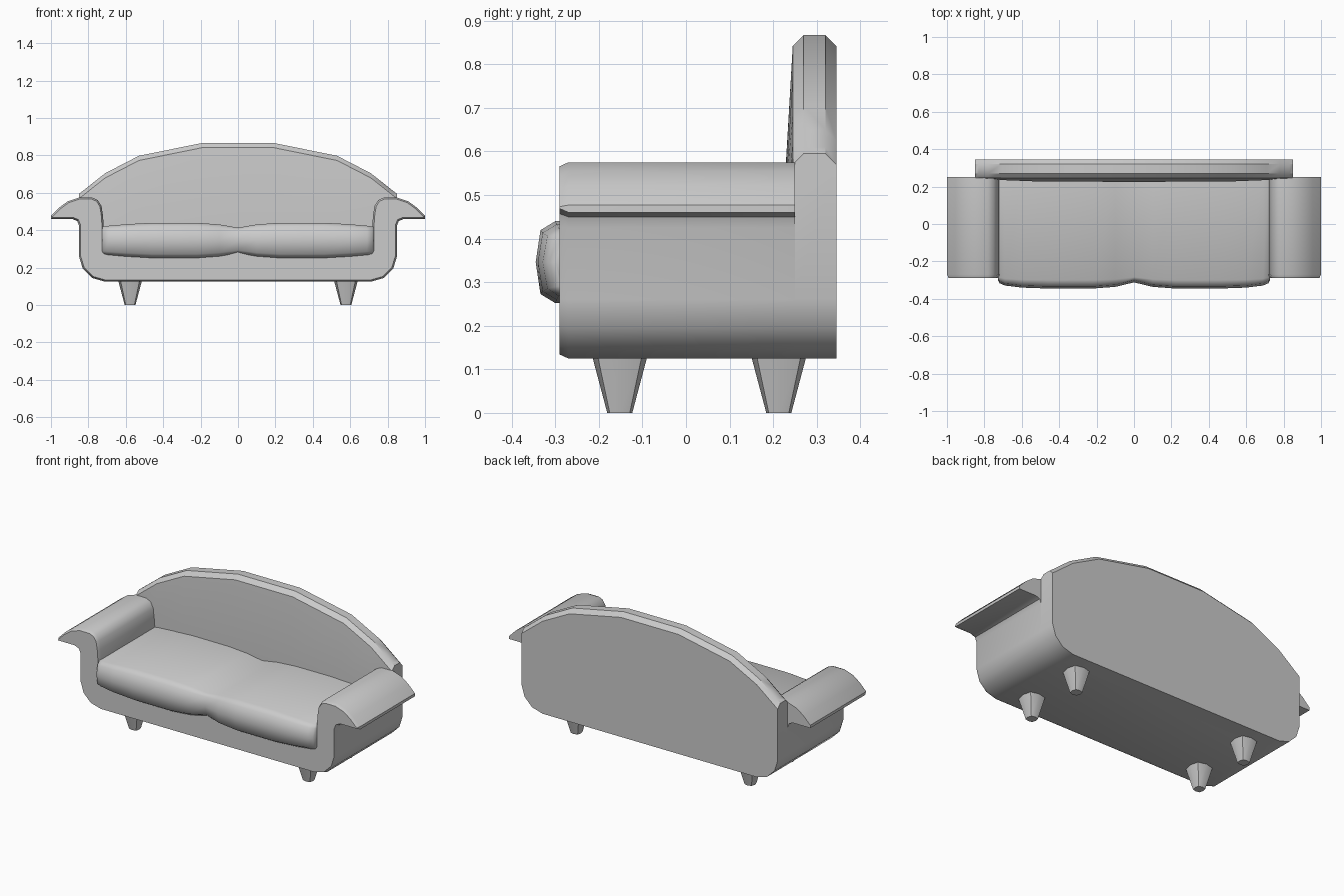
import bpy, bmesh, math

if "Cube" in bpy.data.objects:
    bpy.data.objects.remove(bpy.data.objects["Cube"])


def finish(bm, name, angle=38):
    bmesh.ops.recalc_face_normals(bm, faces=bm.faces[:])
    mesh = bpy.data.meshes.new(name)
    bm.to_mesh(mesh)
    bm.free()
    obj = bpy.data.objects.new(name, mesh)
    bpy.context.collection.objects.link(obj)
    bpy.ops.object.select_all(action='DESELECT')
    obj.select_set(True)
    bpy.context.view_layer.objects.active = obj
    bpy.ops.object.shade_smooth_by_angle(angle=math.radians(angle))
    return obj


def loft(rings, name, angle=38):
    """Skin closed rings of equal length and cap both ends."""
    bm = bmesh.new()
    rows = [[bm.verts.new(p) for p in ring] for ring in rings]
    n = len(rows[0])
    for a, b in zip(rows, rows[1:]):
        for i in range(n):
            j = (i + 1) % n
            bm.faces.new((a[i], a[j], b[j], b[i]))
    bm.faces.new(rows[0])
    bm.faces.new(rows[-1])
    return finish(bm, name, angle)


def mirrored(stations):
    """Stations start at the largest x; mirror them over x = 0."""
    return stations + [(-s[0], *s[1:]) for s in reversed(stations) if s[0] > 0]


# Frame: base and rolled arms in one profile, with a softened front edge
half = [(0.71, 0.125), (0.78, 0.145), (0.83, 0.195), (0.85, 0.26), (0.85, 0.425),
        (0.86, 0.45), (0.885, 0.46), (1.0, 0.46), (1.0, 0.477), (0.955, 0.522),
        (0.91, 0.555), (0.85, 0.575), (0.78, 0.575), (0.75, 0.562), (0.73, 0.53),
        (0.722, 0.48), (0.718, 0.42), (0.718, 0.30)]
outline = half + [(-x, z) for x, z in reversed(half)]
bm = bmesh.new()
front = bm.faces.new([bm.verts.new((x, -0.27, z)) for x, z in outline])
back = bm.faces.new([bm.verts.new((x, 0.25, z)) for x, z in reversed(outline)])
bm.verts.ensure_lookup_table()
n = len(outline)
fv, bv = list(front.verts), list(back.verts)[::-1]
for i in range(n):
    j = (i + 1) % n
    bm.faces.new((fv[j], fv[i], bv[i], bv[j]))
bmesh.ops.recalc_face_normals(bm, faces=bm.faces[:])
bmesh.ops.inset_region(bm, faces=[front], thickness=0.009, use_even_offset=True)
bmesh.ops.translate(bm, verts=list(front.verts), vec=(0, -0.02, 0))
finish(bm, "frame_and_arms")

# Arched backrest: x, bottom z, top z, forward swell
back_stations = mirrored([
    (0.85, 0.26, 0.595, 0.0), (0.83, 0.195, 0.61, 0.0), (0.78, 0.145, 0.65, 0.003),
    (0.71, 0.125, 0.705, 0.01), (0.53, 0.125, 0.798, 0.017),
    (0.19, 0.125, 0.867, 0.019), (0.0, 0.125, 0.867, 0.02)])
loft([[(x, 0.345, zb), (x, 0.345, zt - 0.025), (x, 0.32, zt), (x, 0.27, zt),
       (x, 0.245, zt - 0.025), (x, 0.245 - s, 0.5), (x, 0.245, zb)]
      for x, zb, zt, s in back_stations], "backrest")

# Seat cushion, pinched in the middle: x, half height, front setback
seat_stations = mirrored([
    (0.728, 0.07, 0.045), (0.718, 0.074, 0.028), (0.69, 0.078, 0.016), (0.6, 0.086, 0.005),
    (0.46, 0.094, 0.0), (0.22, 0.094, 0.0), (0.1, 0.085, 0.009), (0.0, 0.068, 0.033)])
loft([[(x, 0.25, 0.346 + h), (x, -0.30 + d * 0.5, 0.346 + h),
       (x, -0.334 + d, 0.346 + h * 0.78), (x, -0.345 + d, 0.346),
       (x, -0.334 + d, 0.346 - h * 0.78), (x, -0.30 + d * 0.5, 0.346 - h),
       (x, 0.25, 0.346 - h)]
      for x, h, d in seat_stations], "seat_cushion", 50)

# Tapered legs with bowed sides and crisp corners
section = [(0.05, 0.05), (0, 0.0625), (-0.05, 0.05), (-0.0625, 0),
           (-0.05, -0.05), (0, -0.0625), (0.05, -0.05), (0.0625, 0)]
for side, cx in (("left", -0.577), ("right", 0.577)):
    for row, cy in (("front", -0.152), ("back", 0.213)):
        loft([[(cx + x * k, cy + y * k, z) for x, y in section]
              for z, k in ((0.0, 0.46), (0.127, 1.0))], f"{row}_{side}_leg")
